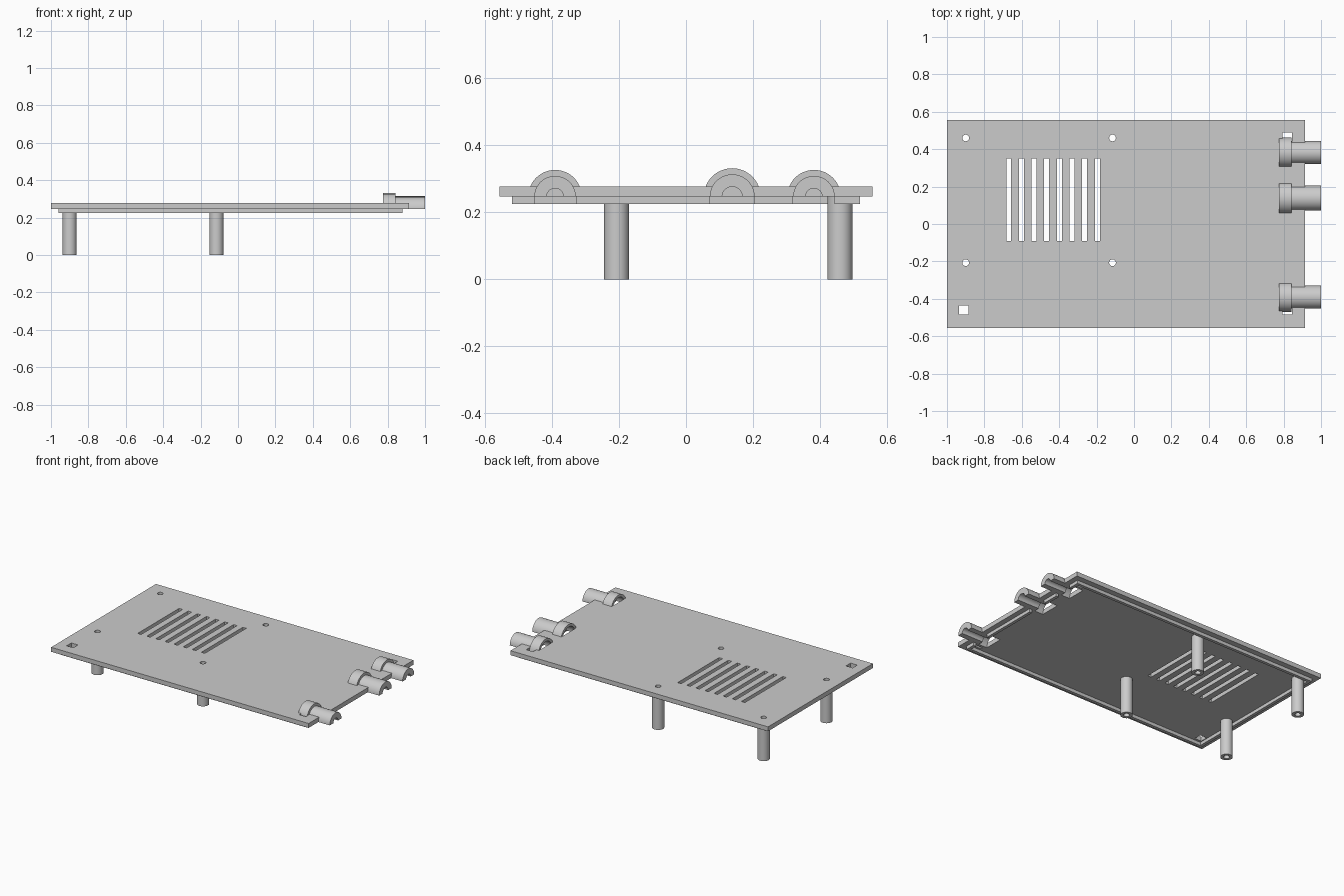
import bpy, bmesh, math
from mathutils import Matrix

if "Cube" in bpy.data.objects:
    bpy.data.objects.remove(bpy.data.objects["Cube"], do_unlink=True)

GREY = (0.6, 0.6, 0.6, 1)
mat = bpy.data.materials.new("plain grey")
mat.use_nodes = True
mat.diffuse_color = GREY
mat.node_tree.nodes["Principled BSDF"].inputs["Base Color"].default_value = GREY

UNDER, TOP, LIP = 0.247, 0.277, 0.225   # plate underside, plate top, lip bottom
POSTS = [(x, y) for x in (-0.9, -0.115) for y in (-0.207, 0.46)]
# cable entries: y centre, collar radius, pipe radius, bore radius
ENTRIES = [(-0.391, 0.08, 0.062, 0.025),
           (0.138, 0.085, 0.067, 0.03),
           (0.382, 0.08, 0.062, 0.025)]


def finish(name, bm):
    bmesh.ops.recalc_face_normals(bm, faces=bm.faces)
    mesh = bpy.data.meshes.new(name)
    bm.to_mesh(mesh)
    bm.free()
    mesh.materials.append(mat)
    obj = bpy.data.objects.new(name, mesh)
    bpy.context.collection.objects.link(obj)
    return obj


def box(bm, x0, x1, y0, y1, z0, z1):
    m = Matrix.Translation(((x0 + x1) / 2, (y0 + y1) / 2, (z0 + z1) / 2))
    bmesh.ops.create_cube(bm, size=1, matrix=m @ Matrix.Diagonal((x1 - x0, y1 - y0, z1 - z0, 1)))


def rod(bm, centre, radius, length, sides, along_x=False):
    m = Matrix.Translation(centre)
    if along_x:
        m = m @ Matrix.Rotation(math.pi / 2, 4, "Y")
    bmesh.ops.create_cone(bm, cap_ends=True, segments=sides, radius1=radius,
                          radius2=radius, depth=length, matrix=m)


def arch(bm, y, outer, inner, x0, x1, steps=24):
    """Half ring standing on the plate underside, running along x."""
    rows = []
    for i in range(steps + 1):
        a = math.pi * i / steps
        rows.append([bm.verts.new((x0, y + r * math.cos(a), UNDER + r * math.sin(a)))
                     for r in (outer, inner)])
    faces = [bm.faces.new((a[0], b[0], b[1], a[1])) for a, b in zip(rows, rows[1:])]
    out = bmesh.ops.extrude_face_region(bm, geom=faces, use_keep_orig=True)
    verts = [v for v in out["geom"] if isinstance(v, bmesh.types.BMVert)]
    bmesh.ops.translate(bm, verts=verts, vec=(x1 - x0, 0, 0))


def cut(target, cutter):
    mod = target.modifiers.new(cutter.name, "BOOLEAN")
    mod.operation, mod.solver, mod.object = "DIFFERENCE", "EXACT", cutter
    cutter.hide_render = True
    cutter.hide_set(True)


# Cover plate
bm = bmesh.new()
box(bm, -1, 0.915, -0.557, 0.557, UNDER, TOP)
plate = finish("cover_plate", bm)

# Vent slots, screw holes and square corner holes
bm = bmesh.new()
for i in range(8):
    x = -0.67 + i * 0.0677
    box(bm, x - 0.013, x + 0.013, -0.09, 0.35, 0.2, 0.3)
for x, y in POSTS:
    rod(bm, (x, y, 0.25), 0.018, 0.1, 16)
for x, y in ((-0.91, -0.46), (0.82, -0.46), (0.82, 0.465)):
    box(bm, x - 0.025, x + 0.025, y - 0.025, y + 0.025, 0.2, 0.3)
cut(plate, finish("hole_cutter", bm))

# Channels under the cable entries
for i, (y, collar, pipe, bore) in enumerate(ENTRIES):
    bm = bmesh.new()
    rod(bm, (0.807, y, UNDER), pipe, 0.064, 48, True)
    cut(plate, finish(f"pocket_cutter_{i + 1}", bm))
    bm = bmesh.new()
    rod(bm, (0.9, y, UNDER), bore, 0.2, 48, True)
    cut(plate, finish(f"bore_cutter_{i + 1}", bm))

# Locating lip, open at each cable entry
bm = bmesh.new()
box(bm, -0.96, -0.94, -0.52, 0.52, LIP, UNDER)
for y in (-0.52, 0.5):
    box(bm, -0.94, 0.86, y, y + 0.02, LIP, UNDER)
start = -0.52
for y, collar, pipe, bore in ENTRIES:
    box(bm, 0.86, 0.88, start, y - pipe, LIP, UNDER)
    start = y + pipe
box(bm, 0.86, 0.88, start, 0.52, LIP, UNDER)
finish("locating_lip", bm)

# Half-round cable entries: collar and pipe
rounded = []
for i, (y, collar, pipe, bore) in enumerate(ENTRIES):
    bm = bmesh.new()
    arch(bm, y, collar, pipe, 0.775, 0.842)
    arch(bm, y, pipe, bore, 0.839, 1.0)
    rounded.append(finish(f"cable_entry_{i + 1}", bm))

# Hollow mounting posts
for i, (x, y) in enumerate(POSTS):
    bm = bmesh.new()
    n = 32
    rings = []
    for r, z in ((0.0375, 0), (0.0375, UNDER), (0.018, UNDER), (0.018, 0)):
        rings.append([bm.verts.new((x + r * math.cos(math.tau * k / n),
                                    y + r * math.sin(math.tau * k / n), z)) for k in range(n)])
    for a, b in zip(rings, rings[1:] + rings[:1]):
        for k in range(n):
            j = (k + 1) % n
            bm.faces.new((a[k], a[j], b[j], b[k]))
    rounded.append(finish(f"mounting_post_{i + 1}", bm))

# Smooth round surfaces, keep edges sharp
bpy.ops.object.select_all(action="DESELECT")
for obj in rounded:
    obj.select_set(True)
bpy.context.view_layer.objects.active = rounded[0]
bpy.ops.object.shade_smooth_by_angle(angle=math.radians(30))
